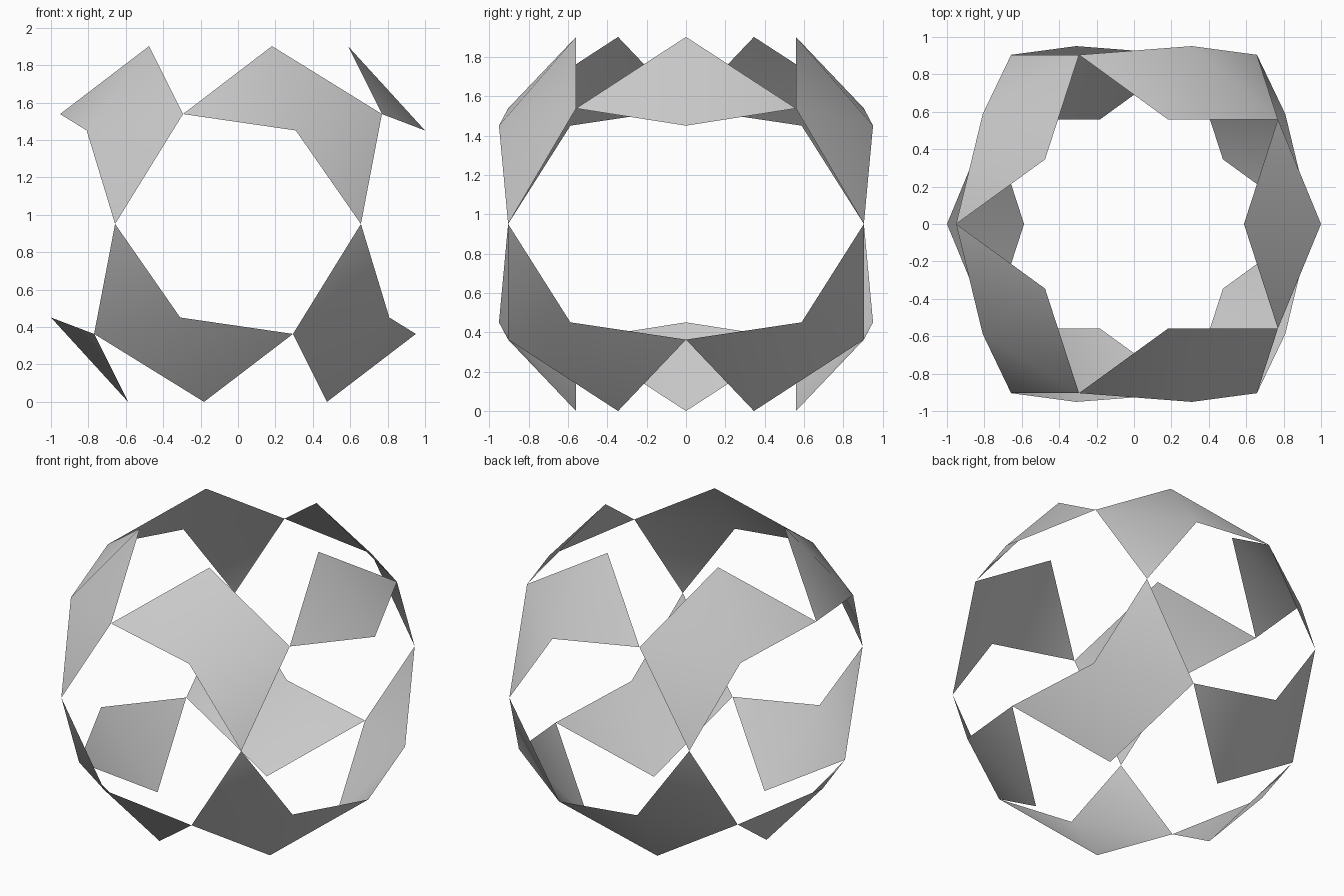
import bpy
from math import sqrt, sin, cos, radians
from mathutils import Vector, Matrix

if "Cube" in bpy.data.objects:
    bpy.data.objects.remove(bpy.data.objects["Cube"])

R = sqrt(5) / 2                              # radius of the ball
TOP = (R * sin(radians(31.717)), R * cos(radians(31.717)))   # rings: (radius, height)
MID = (TOP[1], TOP[0])
EQUATOR = (R, 0)
CENTRE = (1, 0.5)
LIFT = Matrix.Translation((0, 0, TOP[1]))
FLIP = Matrix.Rotation(radians(180), 4, 'Y')


def ring_point(ring, angle):
    a = radians(angle)
    return Vector((ring[0] * cos(a), ring[0] * sin(a), ring[1]))


def plate(name, angle, side, turn):
    """Shallow partial fan of triangles round a raised centre."""
    rim = [ring_point(MID, angle - 36), ring_point(TOP, angle), ring_point(MID, angle + 36)]
    if side > 0:
        rim.append(ring_point(EQUATOR, angle + 18))
    elif side < 0:
        rim.insert(0, ring_point(EQUATOR, angle - 18))
    verts = [LIFT @ turn @ p for p in [ring_point(CENTRE, angle)] + rim]
    faces = [(0, i + 1, i) for i in range(1, len(rim))]
    mesh = bpy.data.meshes.new(name)
    mesh.from_pydata(verts, [], faces)
    mesh.shade_smooth()
    bpy.context.collection.objects.link(bpy.data.objects.new(name, mesh))


# Upper ring of five plates, and the same ring turned over for the lower half
for level, turn in (("upper", Matrix.Identity(4)), ("lower", FLIP)):
    plate(level + "_end_plate", 0, 0, turn)
    for label, s in (("front", -1), ("back", 1)):
        plate(f"{level}_{label}_wide_plate", 72 * s, -s, turn)
        plate(f"{level}_{label}_corner_plate", 144 * s, -s, turn)
